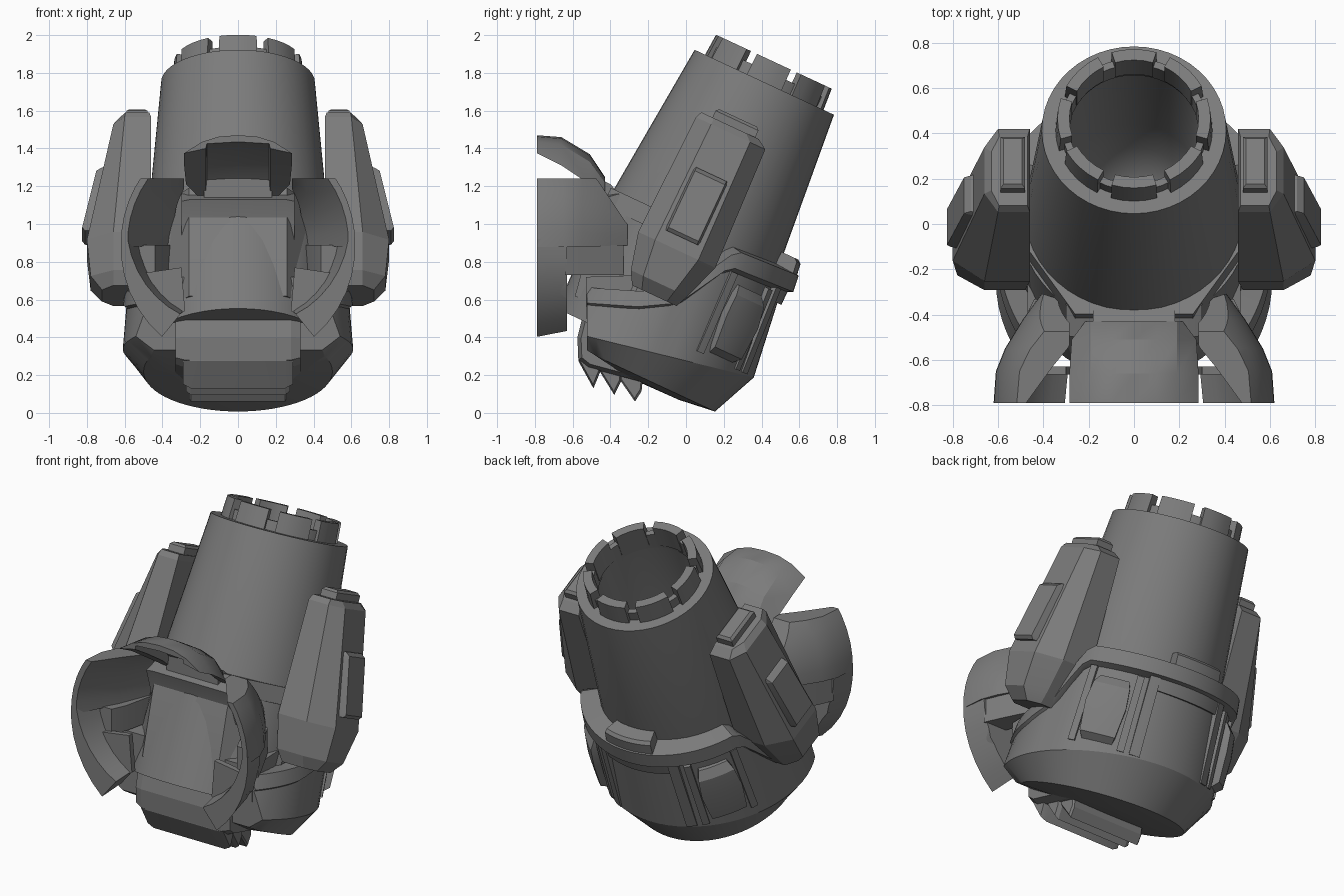
import bpy, bmesh, math
from mathutils import Vector, Matrix

if "Cube" in bpy.data.objects:
    bpy.data.objects.remove(bpy.data.objects["Cube"])

mat = bpy.data.materials.new("gunmetal_grey")
mat.diffuse_color = (0.2, 0.2, 0.2, 1)
mat.use_nodes = True
mat.node_tree.nodes["Principled BSDF"].inputs["Base Color"].default_value = mat.diffuse_color

# Tilted frame: x sideways, v backwards, u along the barrel axis
TILT = Matrix.Translation((0, -0.008, 0.844)) @ Matrix.Rotation(math.radians(-25), 4, 'X')
IDENT = Matrix.Identity(4)


def finish(name, bm, angle=30):
    bmesh.ops.recalc_face_normals(bm, faces=bm.faces)
    me = bpy.data.meshes.new(name)
    bm.to_mesh(me)
    bm.free()
    ob = bpy.data.objects.new(name, me)
    bpy.context.collection.objects.link(ob)
    me.materials.append(mat)
    bpy.ops.object.select_all(action='DESELECT')
    ob.select_set(True)
    bpy.context.view_layer.objects.active = ob
    bpy.ops.object.shade_smooth_by_angle(angle=math.radians(angle))
    return ob


def loft(name, rings, frame=IDENT, loop=False, cuts=(), mirror=False, angle=30):
    """Skin closed cross-sections; cuts are (point, normal) planes removing the normal side."""
    bm = bmesh.new()
    rows = [[bm.verts.new(frame @ Vector(p)) for p in r] for r in rings]
    n = len(rows[0])
    for i in range(len(rows) if loop else len(rows) - 1):
        a, b = rows[i], rows[(i + 1) % len(rows)]
        for k in range(n):
            bm.faces.new((a[k], a[(k + 1) % n], b[(k + 1) % n], b[k]))
    if not loop:
        bm.faces.new(rows[0])
        bm.faces.new(rows[-1])
    for co, no in cuts:
        geom = bm.verts[:] + bm.edges[:] + bm.faces[:]
        res = bmesh.ops.bisect_plane(bm, geom=geom, plane_co=co, plane_no=no, clear_outer=True)
        edges = [e for e in res['geom_cut'] if isinstance(e, bmesh.types.BMEdge)]
        bmesh.ops.holes_fill(bm, edges=edges, sides=0)
    if mirror:
        dup = bmesh.ops.duplicate(bm, geom=bm.verts[:] + bm.edges[:] + bm.faces[:])
        for v in dup['geom']:
            if isinstance(v, bmesh.types.BMVert):
                v.co.x *= -1
    return finish(name, bm, angle)


def sweep(name, section, a0, a1, n, **kw):
    """Turn section(angle) -> [(radius, u)] about the barrel axis; 90 degrees is the back."""
    rings = []
    full = a1 - a0 == 360
    for i in range(n if full else n + 1):
        a = math.radians(a0 + (a1 - a0) * i / n)
        rings.append([(r * math.cos(a), r * math.sin(a), u) for r, u in section(a)])
    return loft(name, rings, TILT, loop=full, **kw)


def petal(name, section, a0, a1, n, **kw):
    """Turn section(t) -> [(radius, y)] about the front dish axis; 90 degrees is up."""
    rings = []
    for i in range(n + 1):
        a = math.radians(a0 + (a1 - a0) * i / n)
        rings.append([(r * math.cos(a), y, 0.9 + r * math.sin(a)) for r, y in section(i / n)])
    return loft(name, rings, **kw)


def slab(name, profile, widths, **kw):
    """Extrude a side (y, z) profile across x; widths are (x, shrink) pairs."""
    cy = sum(p[0] for p in profile) / len(profile)
    cz = sum(p[1] for p in profile) / len(profile)
    rings = [[(x, cy + (y - cy) * s, cz + (z - cz) * s) for y, z in profile] for x, s in widths]
    return loft(name, rings, **kw)


# Barrel with a deep, round-bottomed bore
sweep("barrel", lambda a: [(0.487, 0.1), (0.407, 1.0), (0.295, 1.0), (0.285, 0.45), (0.26, 0.26), (0.19, 0.13),
                           (0.09, 0.06), (0.01, 0.05), (0.01, -0.1), (0.487, -0.1)], 0, 360, 48)
sweep("barrel_base", lambda a: [(0.49, -0.55), (0.505, 0.05), (0.01, 0.03), (0.01, -0.55)], 0, 360, 48)
sweep("muzzle_lip", lambda a: [(0.29, 0.95), (0.322, 0.95), (0.322, 1.06), (0.29, 1.06)], 0, 360, 48)
for i in range(8):
    c = 45 * i
    sweep("muzzle_tooth", lambda a: [(0.285, 0.97), (0.348, 0.97), (0.338, 1.12), (0.285, 1.12)],
          c - 17, c + 17, 4)

# Angular front half of the collar
loft("front_collar", [[(s * x, v if v > -0.4 else v + d, u) for s, x, v in
                       ((1, 0.26, -0.5), (1, 0.49, -0.15), (1, 0.49, 0), (-1, 0.49, 0),
                        (-1, 0.49, -0.15), (-1, 0.26, -0.5))]
                      for u, d in ((-0.45, 0.07), (-0.05, 0.0), (0.15, 0.0))], TILT, angle=10)


# Rounded lower housing, its rim drops towards the front
def rim(a):
    v = 0.58 * math.sin(a)
    pts = [(-0.6, -0.5), (-0.35, -0.46), (-0.1, -0.36), (0.08, -0.25), (0.24, 0.04), (0.6, 0.06)]
    for (v0, u0), (v1, u1) in zip(pts, pts[1:]):
        if v <= v1:
            return u0 + (u1 - u0) * (v - v0) / (v1 - v0)
    return 0.06


def wall(a, u):
    """Housing radius at height u: wider on the flanks."""
    side = 0.59 if u < -0.2 else 0.575
    back = 0.605 - 0.12 * (u + 0.44)
    c = abs(math.cos(a)) ** 1.5
    return back * (1 - c) + side * c


def housing_section(a):
    low = -0.56 + 0.12 * math.sin(a)
    top = max(rim(a), low + 0.02)
    return [(0.01, top), (wall(a, top), top), (0.61, low), (0.5, -0.69), (0.3, -0.715), (0.01, -0.72)]


FRONT_CUT = ((0, -0.525, 0), (0, -1, 0))
CHIN_CUT = ((0, -0.2, 0.12), (0, -0.55, -0.84))
sweep("housing", housing_section, 0, 360, 64, cuts=[FRONT_CUT, CHIN_CUT])
sweep("housing_flange", lambda a: [(0.45, rim(a)), (wall(a, 0) - 0.01, rim(a) - 0.03), (0.608, rim(a)),
                                   (0.598, rim(a) + 0.09), (0.45, rim(a) + 0.1)],
      -45, 225, 60, cuts=[FRONT_CUT])
sweep("flange_block", lambda a: [(0.48, 0.1), (0.595, 0.1), (0.58, 0.21), (0.56, 0.225), (0.48, 0.225)],
      74, 106, 8)
slab("cheek_blocks", [(-0.53, 0.5), (-0.53, 0.72), (-0.2, 0.73), (-0.2, 0.5)], [(0.28, 1), (0.47, 1)],
     mirror=True)

# Framed pads and ribs around the back of the housing
for c in (43, 137):
    for name, b0, b1 in (("pad_frame_left", -16, -12), ("pad_frame_right", 12, 16)):
        sweep(name, lambda a: [(0.5, -0.44), (0.617, -0.44), (0.59, 0.02), (0.5, 0.02)], c + b0, c + b1, 3)
    # the pad narrows towards its top and bottom
    rings = []
    for u, r, h in ((-0.42, 0.6, 8.5), (-0.38, 0.645, 9.5), (-0.2, 0.645, 11), (-0.08, 0.63, 10), (-0.03, 0.59, 8.5)):
        angs = [math.radians(c + h * k / 3) for k in range(-3, 4)]
        rings.append([(r * math.cos(t), r * math.sin(t), u) for t in angs] +
                     [(0.5 * math.cos(t), 0.5 * math.sin(t), u) for t in reversed(angs)])
    loft("pad", rings, TILT)
for c in (65, 115):
    sweep("housing_rib", lambda a: [(0.5, -0.44), (0.617, -0.44), (0.585, 0.05), (0.5, 0.05)], c - 3, c + 3, 2)
sweep("rib_band", lambda a: [(0.5, -0.03), (0.58, -0.03), (0.58, 0.05), (0.5, 0.05)], 63, 117, 16)


# Side pods with chamfered outer edges
def pod_ring(u, xi, xm, xo, v0, v1):
    c = (v1 - v0) * 0.22
    return [(xi, v0, u), (xm, v0, u), (xo, v0 + c, u), (xo, v1 - c, u), (xm, v1, u), (xi, v1, u)]


loft("side_pods", [pod_ring(-0.27, 0.51, 0.66, 0.72, -0.18, 0.08),
                   pod_ring(-0.2, 0.48, 0.66, 0.78, -0.22, 0.11),
                   pod_ring(0.0, 0.46, 0.66, 0.80, -0.27, 0.18),
                   pod_ring(0.68, 0.46, 0.60, 0.66, -0.25, 0.155),
                   pod_ring(0.715, 0.47, 0.595, 0.63, -0.235, 0.10)], TILT, mirror=True, angle=15)
loft("pod_panels", [[(x - s, -0.15 + e, u) for s, e in ((0.06, 0), (0, 0.015))] +
                    [(x - s, 0.055 - e, u) for s, e in ((0, 0.015), (0.06, 0))]
                    for u, x in ((0.07, 0.81), (0.09, 0.825), (0.42, 0.75), (0.44, 0.72))],
     TILT, mirror=True, angle=15)
loft("pod_caps", [[(0.48 + e, -0.17 + e, u), (0.59 - e, -0.17 + e, u), (0.59 - e, 0.08 - e, u),
                   (0.48 + e, 0.08 - e, u)] for u, e in ((0.68, 0), (0.755, 0), (0.77, 0.015))],
     TILT, mirror=True, angle=15)

# Dish-shaped front guards: upper shells, lower hooks and brackets
petal("cheek_guards", lambda t: [(0.62, -0.79), (0.61, -0.65), (0.57, -0.55), (0.49, -0.42), (0.41, -0.31),
                                 (0.36, -0.33), (0.45, -0.55), (0.585, -0.79)], -2, 66, 9, mirror=True,
      cuts=[((0, 0, 1.24), (0, 0, 1)), ((0.285, 0, 0), (-1, 0, 0)), ((0, -0.44, 1.19), (0, 0.83, 0.56))])
petal("guard_hooks", lambda t: [(0.62 + 0.02 * t, -0.79), (0.6, -0.63), (0.53 - 0.07 * t, -0.63),
                                (0.585 - 0.1 * t, -0.79)], 2, -51, 6, mirror=True)
loft("hook_webs", [[(0.57, y, 0.73), (0.30, y, 0.77), (0.28, y, 0.54), (0.40, y, 0.46), (0.55, y, 0.64)]
                   for y in (-0.665, -0.63)], mirror=True)
loft("guard_brackets", [[(x0, y, 0.73), (x1, y, 0.73), (x1, y, 0.89), (x0, y, 0.89)]
                        for y, x0, x1 in ((-0.64, 0.44, 0.59), (-0.55, 0.4, 0.55), (-0.33, 0.35, 0.44))],
     mirror=True)


# Arched hood with thick sides over the face
def hood_ring(y, w, low, sh, top, inner, foot):
    right = [(w, low), (0.19, sh), (0.1, sh + (top - sh) * 0.8)]
    under = [(-0.17, foot), (-0.165, inner), (0, inner + 0.01), (0.165, inner), (0.17, foot)]
    return [(x, y, z) for x, z in [(-x, z) for x, z in right] + [(0, top)] + right[::-1] + under[::-1]]


loft("top_hood", [hood_ring(-0.79, 0.285, 1.375, 1.435, 1.47, 1.425, 1.40),
                  hood_ring(-0.66, 0.285, 1.31, 1.42, 1.46, 1.39, 1.32),
                  hood_ring(-0.51, 0.275, 1.21, 1.33, 1.37, 1.29, 1.22),
                  hood_ring(-0.43, 0.215, 1.15, 1.22, 1.25, 1.2, 1.15)], angle=25)

# Recessed face, neck and jaw
slab("neck", [(-0.40, 1.21), (-0.46, 1.24), (-0.46, 1.08), (-0.2, 1.0)], [(-0.18, 1), (0.18, 1)])
slab("face_panel", [(-0.36, 1.17), (-0.50, 1.13), (-0.46, 1.0), (-0.42, 0.5), (-0.1, 0.5), (-0.1, 1.0)],
     [(-0.3, 0.96), (-0.25, 1), (0.25, 1), (0.3, 0.96)])
slab("jaw", [(-0.53, 0.58), (-0.575, 0.40), (-0.57, 0.28), (-0.52, 0.24), (-0.22, 0.16), (-0.2, 0.56)],
     [(-0.33, 0.86), (-0.28, 1), (0.28, 1), (0.33, 0.86)], angle=15)
for i in range(3):
    y, z = -0.57 + 0.11 * i, 0.275 - 0.05 * i
    slab("jaw_slat", [(y, z), (y + 0.08, 0.13 - 0.035 * i), (y + 0.115, z - 0.06), (y + 0.13, z + 0.1), (y, z + 0.1)],
         [(-0.29 + 0.015 * i, 0.85), (-0.25, 1), (0.25, 1), (0.29 - 0.015 * i, 0.85)], angle=15)
